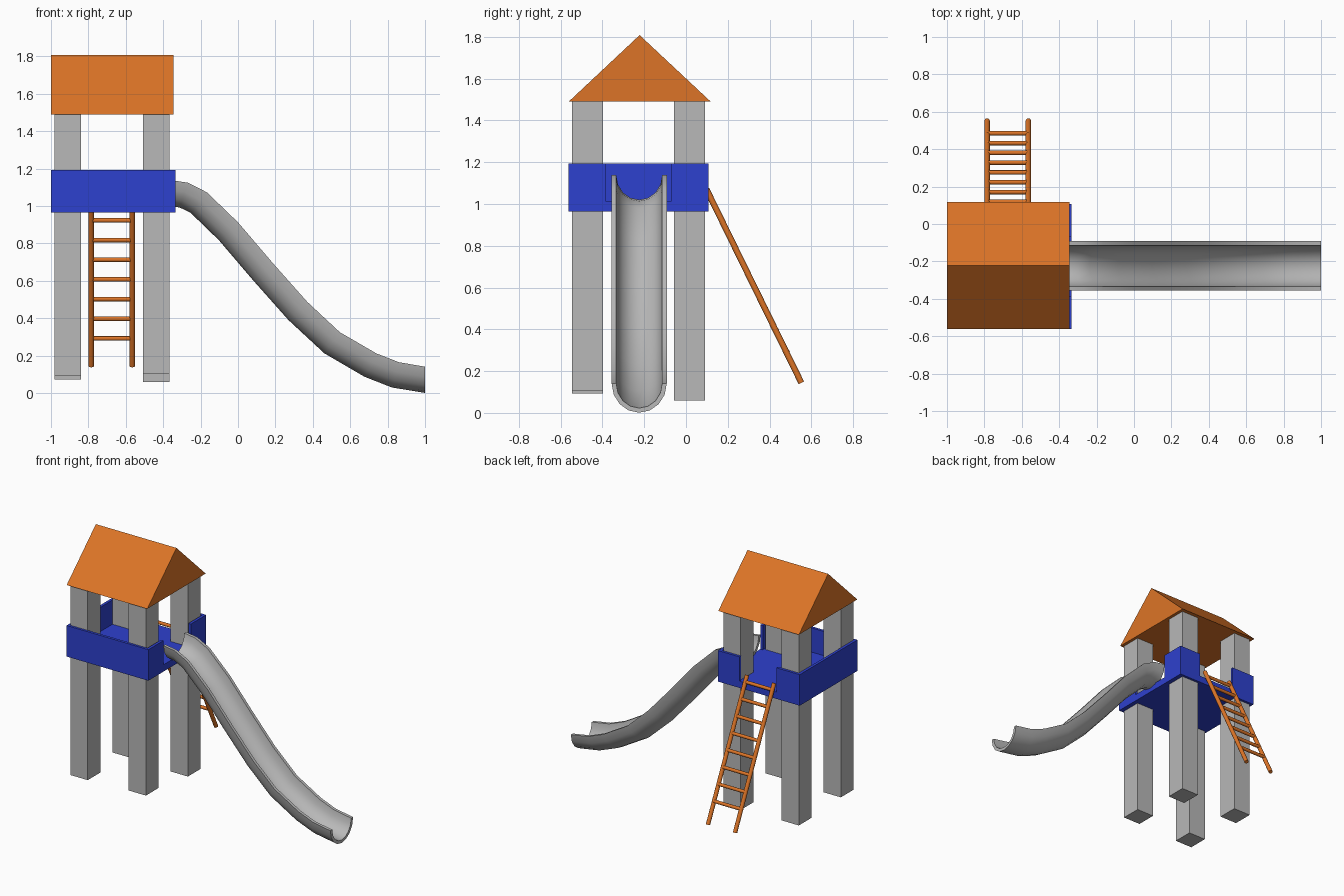
import bpy, bmesh, math
from mathutils import Vector

if "Cube" in bpy.data.objects:
    bpy.data.objects.remove(bpy.data.objects["Cube"])


def material(name, rgb):
    m = bpy.data.materials.new(name)
    m.diffuse_color = (*rgb, 1)
    m.use_nodes = True
    m.node_tree.nodes["Principled BSDF"].inputs["Base Color"].default_value = m.diffuse_color
    return m


ORANGE = material("orange", (0.72, 0.175, 0.02))
BLUE = material("blue", (0.027, 0.052, 0.62))
GREY = material("grey", (0.48, 0.48, 0.48))


def add_object(name, bm, mat, smooth=None):
    bmesh.ops.recalc_face_normals(bm, faces=bm.faces)
    me = bpy.data.meshes.new(name)
    bm.to_mesh(me)
    bm.free()
    me.materials.append(mat)
    ob = bpy.data.objects.new(name, me)
    bpy.context.collection.objects.link(ob)
    if smooth:
        bpy.ops.object.select_all(action='DESELECT')
        ob.select_set(True)
        bpy.context.view_layer.objects.active = ob
        bpy.ops.object.shade_smooth_by_angle(angle=math.radians(smooth))
    return ob


def box(name, x, y, z, mat):
    bm = bmesh.new()
    bmesh.ops.create_cube(bm, size=1)
    for v in bm.verts:
        for i, (a, b) in enumerate((x, y, z)):
            v.co[i] = a if v.co[i] < 0 else b
    return add_object(name, bm, mat)


def rod(name, a, b, radius, mat):
    a, b = Vector(a), Vector(b)
    bm = bmesh.new()
    bmesh.ops.create_cone(bm, cap_ends=True, segments=12, radius1=radius,
                          radius2=radius, depth=(b - a).length)
    rot = Vector((0, 0, 1)).rotation_difference(b - a).to_matrix()
    for v in bm.verts:
        v.co = rot @ v.co + (a + b) / 2
    return add_object(name, bm, mat, 40)


# Four posts with slightly uneven feet
X0, X1, Y0, Y1 = -1.0, -0.335, -0.562, 0.108
left, right = (-0.98, -0.84), (-0.507, -0.367)
front, back = (-0.545, -0.398), (-0.058, 0.09)
for name, x, y, foot in (("front_left_post", left, front, 0.093),
                         ("front_right_post", right, front, 0.106),
                         ("back_left_post", left, back, 0.073),
                         ("back_right_post", right, back, 0.06)):
    box(name, x, y, (foot, 1.495), GREY)

# Platform and its side panels, with gaps for slide and ladder
T = 0.02
ZP = (0.965, 1.193)
box("platform_floor", (X0, X1), (Y0, Y1), (0.965, 1.015), BLUE)
box("front_panel", (X0, X1), (Y0, Y0 + T), ZP, BLUE)
box("left_panel", (X0, X0 + T), (Y0, Y1), ZP, BLUE)
box("right_panel_front", (X1 - T, X1), (Y0, -0.385), ZP, BLUE)
box("right_panel_back", (X1 - T, X1), (-0.07, Y1), ZP, BLUE)
box("back_panel_left", (X0, -0.81), (Y1 - T, Y1), ZP, BLUE)
box("back_panel_right", (-0.51, X1), (Y1 - T, Y1), ZP, BLUE)

# Gabled roof: a solid triangular prism
bm = bmesh.new()
gable = [(-0.561, 1.49), (0.118, 1.49), (-0.222, 1.808)]
ends = [[bm.verts.new((x, y, z)) for y, z in gable] for x in (-1.0, -0.345)]
for e in ends:
    bm.faces.new(e)
for i in range(3):
    j = (i + 1) % 3
    bm.faces.new((ends[0][i], ends[0][j], ends[1][j], ends[1][i]))
add_object("roof", bm, ORANGE)

# Slide: U-shaped gutter section swept along the rim path (x, z)
path = [(-0.357, 1.138), (-0.267, 1.125), (-0.166, 1.073), (0.0, 0.913),
        (0.187, 0.694), (0.37, 0.488), (0.545, 0.325), (0.74, 0.212),
        (0.86, 0.165), (1.0, 0.141)]
SEG = 8
section = []
for r, d, order in ((0.132, 0.14, range(SEG + 1)),
                    (0.110, 0.118, range(SEG, -1, -1))):
    for i in order:
        a = math.pi * i / SEG
        section.append((r * math.cos(a), d * math.sin(a)))
bm = bmesh.new()
rings = []
for i, (x, z) in enumerate(path):
    if i in (0, len(path) - 1):
        t = Vector((1, 0))
    else:
        t = (Vector(path[i + 1]) - Vector(path[i - 1])).normalized()
    rings.append([bm.verts.new((x + t.y * d, -0.224 + w, z - t.x * d))
                  for w, d in section])
n = len(section)
for a, b in zip(rings, rings[1:]):
    for i in range(n):
        j = (i + 1) % n
        bm.faces.new((a[i], a[j], b[j], b[i]))
for r in (rings[0], rings[-1]):
    for i in range(SEG):
        bm.faces.new((r[i], r[i + 1], r[n - 2 - i], r[n - 1 - i]))
add_object("slide", bm, GREY, 35)

# Leaning ladder: two rails and eight rungs
XL, XR = -0.785, -0.565
for name, x in (("ladder_left_rail", XL), ("ladder_right_rail", XR)):
    rod(name, (x, 0.552, 0.144), (x, 0.098, 1.07), 0.0145, ORANGE)
for i in range(8):
    y, z = 0.485 - 0.0524 * i, 0.292 + 0.1052 * i
    rod(f"ladder_rung_{i + 1}", (XL, y, z), (XR, y, z), 0.012, ORANGE)
